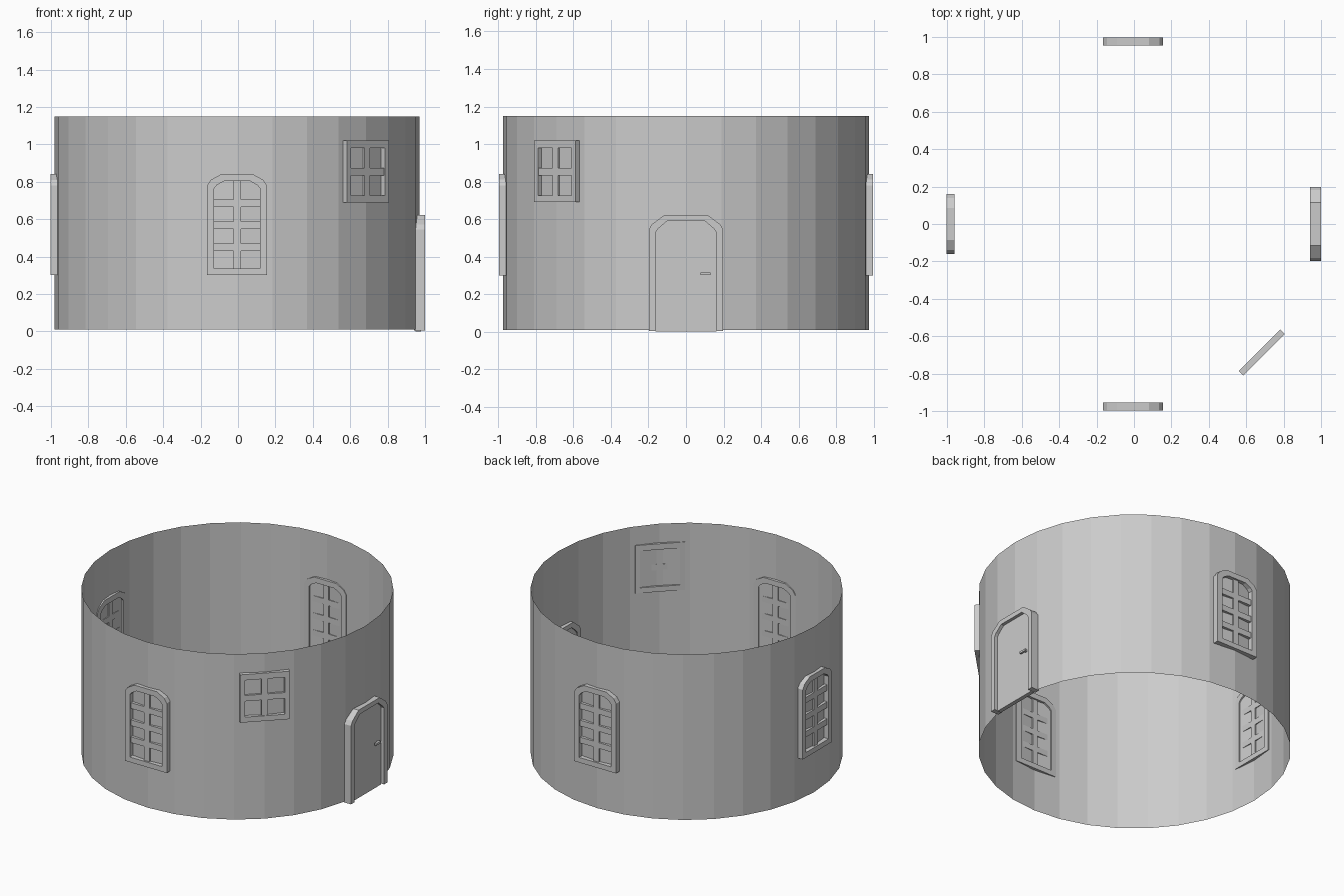
import bpy, bmesh
from math import sin, cos, radians, pi

if "Cube" in bpy.data.objects:
    bpy.data.objects.remove(bpy.data.objects["Cube"])

CX = -0.005      # wall axis in x
WALL_R = 0.975


def place(angle, r, u, z):
    """Radial / tangential / height to world."""
    a = radians(angle)
    return (CX + r * cos(a) - u * sin(a), r * sin(a) + u * cos(a), z)


def finish(name, bm):
    bmesh.ops.recalc_face_normals(bm, faces=bm.faces)
    me = bpy.data.meshes.new(name)
    bm.to_mesh(me)
    bm.free()
    ob = bpy.data.objects.new(name, me)
    bpy.context.collection.objects.link(ob)
    return ob


def add_solid(bm, angle, profile, r0, r1):
    """Extrude a closed (u, z) profile radially."""
    back = [bm.verts.new(place(angle, r0, u, z)) for u, z in profile]
    front = [bm.verts.new(place(angle, r1, u, z)) for u, z in profile]
    bm.faces.new(back)
    bm.faces.new(front)
    n = len(profile)
    for i in range(n):
        j = (i + 1) % n
        bm.faces.new((back[i], back[j], front[j], front[i]))


def add_frame(bm, angle, outer, inner, r0, r1, closed=True):
    """Ring between two matching profiles, extruded radially."""
    rings = [[bm.verts.new(place(angle, r, u, z)) for u, z in p]
             for p, r in ((outer, r0), (outer, r1), (inner, r1), (inner, r0))]
    n = len(outer)
    for k in range(4):
        a, b = rings[k], rings[(k + 1) % 4]
        for i in range(n if closed else n - 1):
            j = (i + 1) % n
            bm.faces.new((a[i], a[j], b[j], b[i]))
    if not closed:
        for i in (0, n - 1):
            bm.faces.new([ring[i] for ring in rings])


def rect(u0, u1, z0, z1):
    return [(u0, z0), (u1, z0), (u1, z1), (u0, z1)]


def mirrored(half):
    return half + [(-u, z) for u, z in reversed(half)]


# Round wall: open single-surface tube
bm = bmesh.new()
N = 32
low, high = [[bm.verts.new(place(360 * i / N, WALL_R, 0, z)) for i in range(N)]
             for z in (0.01, 1.15)]
for i in range(N):
    j = (i + 1) % N
    bm.faces.new((low[i], low[j], high[j], high[i]))
finish("round_wall", bm)

# Arched windows on the front, left and back
arch_out = mirrored([(0.16, 0.30), (0.16, 0.78), (0.14, 0.81), (0.085, 0.84)])
arch_in = mirrored([(0.122, 0.335), (0.122, 0.765), (0.108, 0.782), (0.07, 0.803)])
for label, angle in (("front", -90), ("left", 180), ("back", 90)):
    bm = bmesh.new()
    add_frame(bm, angle, arch_out, arch_in, 0.955, 0.997)
    finish(label + "_window_frame", bm)
    bm = bmesh.new()
    add_solid(bm, angle, rect(-0.02, 0.02, 0.33, 0.805), 0.965, 0.985)
    for z in (0.45, 0.567, 0.685):
        add_solid(bm, angle, rect(-0.125, 0.125, z - 0.02, z + 0.02), 0.965, 0.985)
    finish(label + "_window_bars", bm)

# Square window on the front right diagonal
bm = bmesh.new()
add_frame(bm, -45, rect(-0.157, 0.157, 0.69, 1.02),
          rect(-0.127, 0.127, 0.726, 0.98), 0.956, 0.99)
finish("square_window_frame", bm)
bm = bmesh.new()
add_solid(bm, -45, rect(-0.02, 0.02, 0.72, 0.985), 0.97, 0.985)
add_solid(bm, -45, rect(-0.13, 0.13, 0.833, 0.873), 0.97, 0.985)
finish("square_window_bars", bm)

# Door on the right: frame, panel and handle
door_out = mirrored([(0.198, 0.005), (0.198, 0.545), (0.182, 0.572), (0.115, 0.622)])
door_in = mirrored([(0.162, 0.005), (0.162, 0.53), (0.15, 0.548), (0.1, 0.59)])
bm = bmesh.new()
add_frame(bm, 0, door_out, door_in, 0.945, 1.005, closed=False)
finish("door_frame", bm)
bm = bmesh.new()
panel = [(u, 0.0 if z < 0.1 else z) for u, z in door_in]
add_solid(bm, 0, panel, 0.955, 0.983)
finish("door_panel", bm)
bm = bmesh.new()
add_solid(bm, 0, rect(0.078, 0.13, 0.302, 0.316), 0.99, 1.003)
add_solid(bm, 0, rect(0.112, 0.126, 0.302, 0.316), 0.98, 0.99)
finish("door_handle", bm)
